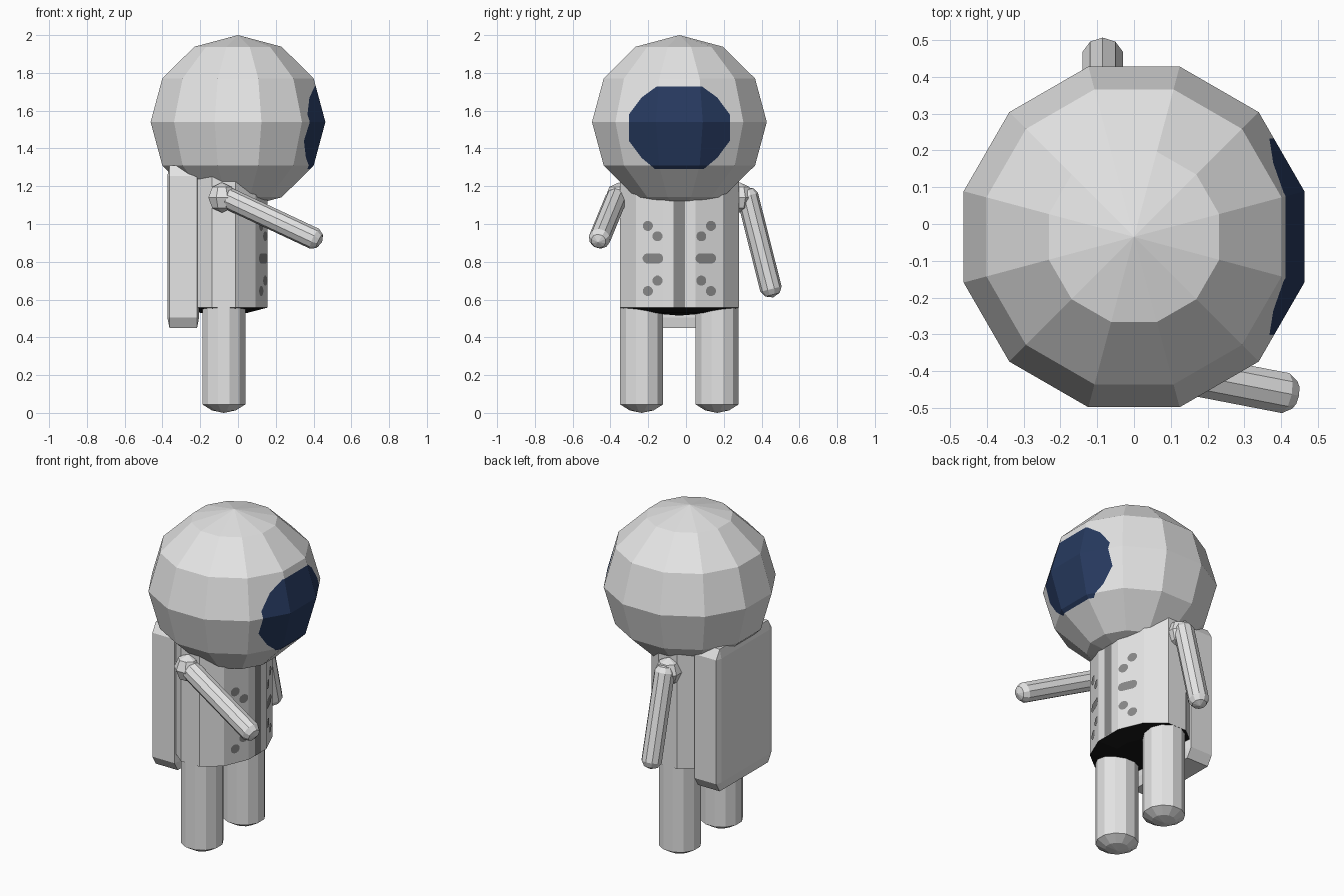
import bpy, bmesh, math
from mathutils import Vector

if "Cube" in bpy.data.objects:
    bpy.data.objects.remove(bpy.data.objects["Cube"])

CY = -0.035  # middle of the figure across its shoulders


def material(name, color):
    m = bpy.data.materials.new(name)
    m.diffuse_color = (*color, 1)
    m.use_nodes = True
    m.node_tree.nodes["Principled BSDF"].inputs["Base Color"].default_value = m.diffuse_color
    return m


WHITE = material("suit white", (0.78, 0.78, 0.78))
NAVY = material("visor navy", (0.02, 0.042, 0.115))
GREY = material("trim grey", (0.25, 0.25, 0.25))
BLACK = material("hem black", (0.008, 0.008, 0.008))


def finish(bm, name, mats):
    bmesh.ops.recalc_face_normals(bm, faces=bm.faces)
    mesh = bpy.data.meshes.new(name)
    bm.to_mesh(mesh)
    bm.free()
    for m in mats:
        mesh.materials.append(m)
    ob = bpy.data.objects.new(name, mesh)
    bpy.context.collection.objects.link(ob)
    return ob


def lathe(profile, n, sx=1.0, sy=1.0):
    """Faceted solid from (radius, z) rings, with flat sides facing the axes."""
    bm = bmesh.new()
    rings = []
    for r, z in profile:
        if r == 0:
            rings.append([bm.verts.new((0, 0, z))])
        else:
            angles = [2 * math.pi * (i + 0.5) / n for i in range(n)]
            rings.append([bm.verts.new((r * sx * math.cos(a), r * sy * math.sin(a), z))
                          for a in angles])
    for a, b in zip(rings, rings[1:]):
        for i in range(n):
            j = (i + 1) % n
            if len(a) == 1:
                bm.faces.new((a[0], b[i], b[j]))
            elif len(b) == 1:
                bm.faces.new((a[i], a[j], b[0]))
            else:
                bm.faces.new((a[i], a[j], b[j], b[i]))
    return bm


def ball(radius, height, rings):
    steps = [math.pi * k / rings for k in range(rings + 1)]
    return [(0 if k in (0, rings) else radius * math.sin(t), -height * math.cos(t))
            for k, t in enumerate(steps)]


# Helmet: faceted ball with the visor outline cut into its front
bm = lathe(ball(0.479, 0.46, 6), 12)
half = [(0.12, 0.218), (0.2, 0.16), (0.267, 0.07), (0.267, -0.07), (0.2, -0.16), (0.13, -0.218)]
outline = half + [(-y, z) for y, z in reversed(half)]
VZ = -0.03  # visor centre below the helmet centre
planes = []
for (y0, z0), (y1, z1) in zip(outline, outline[1:] + outline[:1]):
    normal = Vector((0, z0 - z1, y1 - y0))
    point = Vector((0, y0, z0 + VZ))
    if normal.dot(Vector((0, 0, VZ)) - point) > 0:
        normal.negate()
    planes.append((point, normal))
    front = [f for f in bm.faces if f.calc_center_median().x > 0.15]
    geom = front + list({e for f in front for e in f.edges}) + list({v for f in front for v in f.verts})
    bmesh.ops.bisect_plane(bm, geom=geom, dist=1e-5, plane_co=point, plane_no=normal)
for f in bm.faces:
    c = f.calc_center_median()
    if c.x > 0.15 and all(n.dot(c - p) < 0 for p, n in planes):
        f.material_index = 1
finish(bm, "helmet", [WHITE, NAVY]).location = (0, CY, 1.54)

# Torso: oval twelve-sided coat with a shallow black underside
RX, RY = 0.238, 0.326
bm = lathe([(0, 0.515), (0.55, 0.53), (1, 0.557), (1, 1.25), (0, 1.27)], 12, RX, RY)
for f in bm.faces:
    f.material_index = 1 if f.calc_center_median().z < 0.556 else 0
finish(bm, "torso", [WHITE, BLACK]).location = (-0.075, CY, 0)

# Coat front trim: thin plates that follow the front facets
X0 = -0.075 + RX * math.cos(math.radians(15))
X1 = -0.075 + RX * math.cos(math.radians(45))
Y0 = RY * math.sin(math.radians(15))
Y1 = RY * math.sin(math.radians(45))


def front_x(dy):
    t = max(0, (abs(dy) - Y0) / (Y1 - Y0))
    return X0 + (X1 - X0) * t + 0.003


def plate(bm, points):
    bm.faces.new([bm.verts.new((front_x(y), y, z)) for y, z in points]).normal_update()


def trim(bm, name):
    for f in bm.faces:
        if f.normal.x < 0:
            f.normal_flip()
    mesh = bpy.data.meshes.new(name)
    bm.to_mesh(mesh)
    bm.free()
    mesh.materials.append(GREY)
    ob = bpy.data.objects.new(name, mesh)
    bpy.context.collection.objects.link(ob)
    ob.location.y = CY


bm = bmesh.new()
plate(bm, [(-0.03, 0.558), (0.03, 0.558), (0.03, 1.16), (-0.03, 1.16)])
trim(bm, "coat_stripe")

bm = bmesh.new()
for side in (-1, 1):
    # dots of the upper and lower fasteners, then the middle bar
    for y, z, stretch in ((0.167, 0.99, 0), (0.116, 0.935, 0), (0.14, 0.818, 0.028),
                          (0.116, 0.70, 0), (0.167, 0.645, 0)):
        pts = []
        for i in range(12):
            a = math.radians(30 * i + 15)
            dy = 0.027 * math.cos(a) + math.copysign(stretch, math.cos(a))
            pts.append((side * (y + dy), z + 0.027 * math.sin(a)))
        plate(bm, pts)
trim(bm, "coat_fasteners")

# Legs with rounded soles
for side, name in ((-1, "right_leg"), (1, "left_leg")):
    bm = lathe([(0, 0), (0.065, 0.013), (0.118, 0.045), (0.118, 0.6), (0, 0.62)], 12)
    finish(bm, name, [WHITE]).location = (-0.075, CY + side * 0.2, 0)

# Shoulders and arms: one arm reaches forward, the other hangs outward
for name, shoulder, start, end in (
        ("right", (-0.085, -0.355, 1.14), (-0.05, -0.37, 1.135), (0.405, -0.458, 0.922)),
        ("left", (-0.085, 0.285, 1.14), (-0.085, 0.325, 1.15), (-0.085, 0.45, 0.655))):
    finish(lathe(ball(0.078, 0.08, 4), 8), name + "_shoulder", [WHITE]).location = shoulder
    a, b = Vector(start), Vector(end)
    length = (b - a).length
    bm = lathe([(0, -0.045), (0.04, -0.03), (0.058, 0), (0.058, length),
                (0.04, length + 0.03), (0, length + 0.045)], 10)
    arm = finish(bm, name + "_arm", [WHITE])
    arm.location = a
    arm.rotation_mode = 'QUATERNION'
    arm.rotation_quaternion = (b - a).to_track_quat('Z', 'Y')

# Backpack: chamfered block stretched to a tall slab
bm = bmesh.new()
bmesh.ops.create_cube(bm, size=1)
bmesh.ops.bevel(bm, geom=list(bm.edges), offset=0.064, segments=1, affect='EDGES')
bmesh.ops.scale(bm, vec=(0.168, 0.53, 0.86), verts=bm.verts)
finish(bm, "backpack", [WHITE]).location = (-0.29, CY, 0.88)
